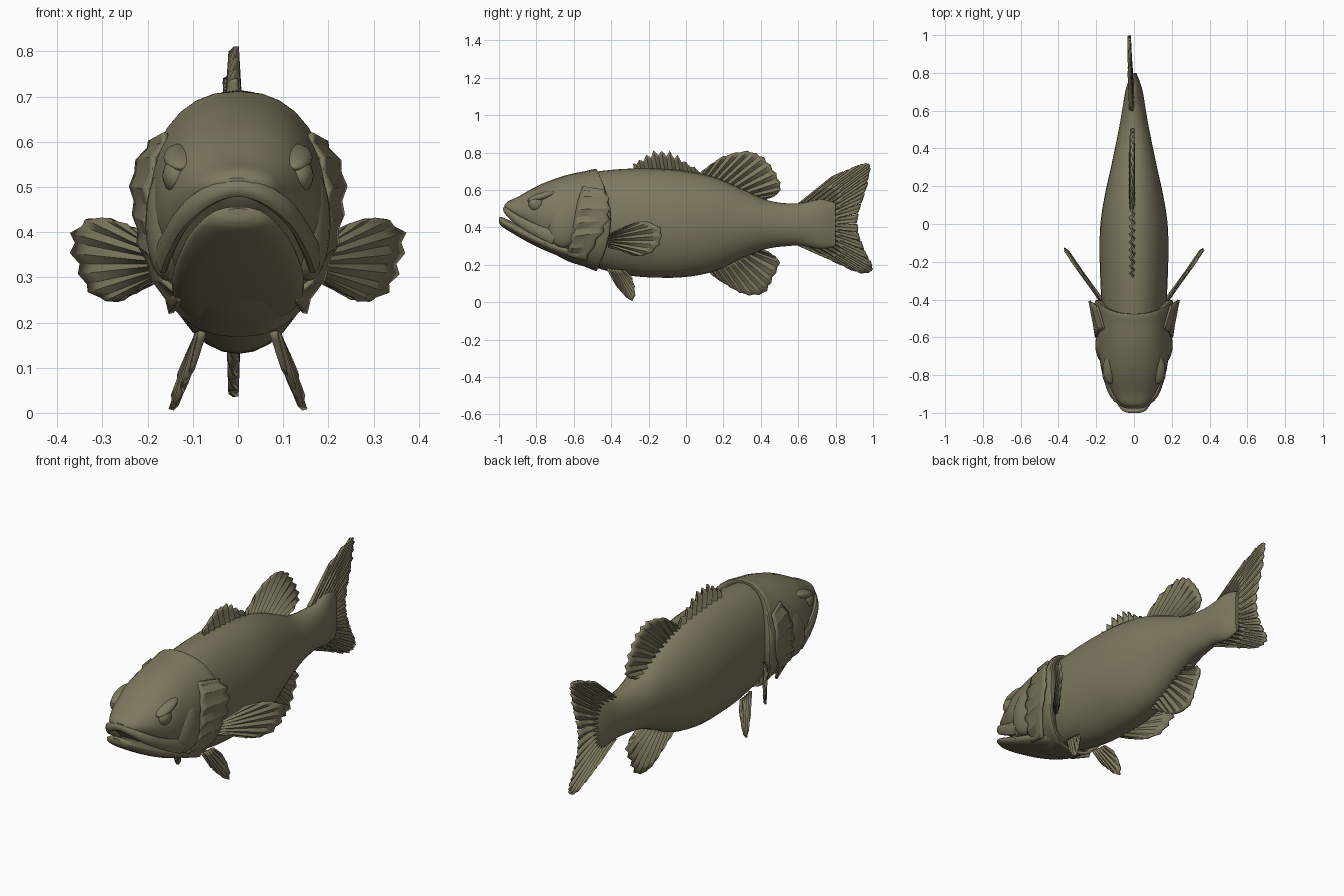
import bpy, bmesh, math, random
from mathutils import Vector

if "Cube" in bpy.data.objects:
    bpy.data.objects.remove(bpy.data.objects["Cube"])

random.seed(4)
olive = bpy.data.materials.new("olive_scales")
olive.diffuse_color = (0.205, 0.187, 0.112, 1)
olive.use_nodes = True
olive.node_tree.nodes["Principled BSDF"].inputs["Base Color"].default_value = olive.diffuse_color


def sample(pts, t):
    """Smooth point on a list of tuples, t from 0 to 1."""
    f = min(max(t, 0), 1) * (len(pts) - 1)
    i = min(int(f), len(pts) - 2)
    f -= i
    a, b, c, d = (pts[min(max(k, 0), len(pts) - 1)] for k in (i - 1, i, i + 1, i + 2))
    return [0.5 * (2 * q + (r - p) * f + (2 * p - 5 * q + 4 * r - s) * f * f
                   + (3 * q - p - 3 * r + s) * f ** 3) for p, q, r, s in zip(a, b, c, d)]


def finish(name, bm, angle=35, thick=0):
    bmesh.ops.remove_doubles(bm, verts=bm.verts, dist=1e-5)
    bmesh.ops.recalc_face_normals(bm, faces=bm.faces)
    me = bpy.data.meshes.new(name)
    bm.to_mesh(me)
    bm.free()
    me.materials.append(olive)
    ob = bpy.data.objects.new(name, me)
    bpy.context.collection.objects.link(ob)
    if thick:
        m = ob.modifiers.new("thickness", 'SOLIDIFY')
        m.thickness, m.offset = thick, 0
    bpy.ops.object.select_all(action='DESELECT')
    ob.select_set(True)
    bpy.context.view_layer.objects.active = ob
    bpy.ops.object.shade_smooth_by_angle(angle=math.radians(angle))
    return ob


def loft(name, stations, rows=40, sides=32, rake=0.0, power=1.0):
    """Oval rings through stations (y, top z, bottom z, half width)."""
    bm = bmesh.new()
    rings = []
    for j in range(rows + 1):
        t = j / rows
        y, zt, zb, w = sample(stations, t)
        ring = []
        for k in range(sides):
            a = 2 * math.pi * k / sides
            c, s = math.cos(a), math.sin(a)
            x = max(w, 0.004) * math.copysign(abs(c) ** power, c)
            ring.append(bm.verts.new((x, y - rake * s * s * t ** 3,
                                      (zt + zb) / 2 + (zt - zb) / 2 * s)))
        rings.append(ring)
    for r, q in zip(rings, rings[1:]):
        for k in range(sides):
            bm.faces.new((r[k], r[k - 1], q[k - 1], q[k]))
    bm.faces.new(rings[0])
    bm.faces.new(rings[-1])
    return finish(name, bm)


def fan(name, base, tip, rays, normal=(1, 0, 0), wave=0.01, jag=0.0, slit=0.0,
        rows=6, thick=0.008, sx=1):
    """Pleated membrane stretched between a base line and a tip line."""
    bm = bmesh.new()
    n = Vector(normal)
    cols = []
    for i in range(rays):
        k = 1 - jag * random.random() * 0.5
        cols += [((i + slit) / rays, 1, k), ((i + 0.5) / rays, -1, k)]
        if slit:
            cols.append(((i + 1 - slit) / rays, 1, k - jag * 0.3))
        else:
            cols[-1] = ((i + 0.5) / rays, -1, 1 - jag)
    if not slit:
        cols.append((1, 1, 1))
    grid = []
    for u, side, k in cols:
        b, e = Vector(sample(base, u)), Vector(sample(tip, u))
        col = []
        for r in range(rows + 1):
            v = r / rows
            p = b.lerp(e, v * k) + n * side * wave * (1 - 0.5 * v)
            col.append(bm.verts.new((p.x * sx, p.y, p.z)))
        grid.append(col)
    for c in range(len(grid) - 1):
        for r in range(rows):
            if slit and c % 3 == 2 and r >= rows // 2:
                continue
            bm.faces.new((grid[c][r], grid[c + 1][r], grid[c + 1][r + 1], grid[c][r + 1]))
    return finish(name, bm, 25, thick)


def flat(pts, x=-0.01):
    return [(x, y, z) for y, z in pts]


def blob(name, loc, scale, rot=(0, 0, 0)):
    bpy.ops.mesh.primitive_uv_sphere_add(segments=20, ring_count=12, location=loc, rotation=rot)
    ob = bpy.context.object
    ob.name = name
    ob.scale = scale
    ob.data.materials.append(olive)
    bpy.ops.object.shade_smooth()


# body, thinning into the tail root
loft("body", [(-0.70, .62, .27, .13), (-0.6, .675, .225, .155), (-0.45, .702, .175, .17),
              (-0.3, .714, .142, .178), (-0.15, .713, .131, .182), (0, .70, .135, .178),
              (0.15, .668, .165, .155), (0.3, .605, .235, .122), (0.42, .55, .282, .097),
              (0.52, .53, .298, .077), (0.62, .53, .302, .06), (0.72, .55, .285, .042),
              (0.80, .53, .30, .012)], rows=48)

# head, ending in a raked gill edge
loft("head", [(-0.97, .52, .50, .03), (-0.95, .54, .465, .075), (-0.9, .562, .42, .11),
              (-0.82, .605, .35, .15), (-0.74, .64, .29, .178), (-0.62, .678, .225, .194),
              (-0.5, .70, .19, .203), (-0.41, .71, .168, .207), (-0.405, .66, .22, .165)],
     rows=40, rake=0.1, power=0.85)

# lower jaw
loft("lower_jaw", [(-1.0, .452, .425, .03), (-0.985, .455, .405, .065), (-0.93, .43, .37, .10),
                   (-0.84, .39, .318, .128), (-0.72, .34, .262, .145), (-0.58, .30, .212, .14),
                   (-0.46, .26, .185, .10)], rows=24, power=0.8)

# upper lip: a tube arching over the mouth
lip = [(-.168, -.70, .345), (-.15, -.80, .385), (-.115, -.90, .44), (-.06, -.952, .482),
       (0, -.962, .497)]
lip += [(-x, y, z) for x, y, z in reversed(lip[:-1])]
bm = bmesh.new()
rings = []
for j in range(41):
    p = Vector(sample(lip, j / 40))
    d = (Vector(sample(lip, j / 40 + .01)) - Vector(sample(lip, j / 40 - .01))).normalized()
    up = (Vector((0, 0, 1)) - d * d.z).normalized()
    side = d.cross(up)
    h = 0.02 + 0.02 * abs(j / 20 - 1) ** 2
    rings.append([bm.verts.new(p + up * h * math.sin(a) + side * 0.016 * math.cos(a))
                  for a in [k * math.pi / 5 for k in range(10)]])
for r, q in zip(rings, rings[1:]):
    for k in range(10):
        bm.faces.new((r[k], r[k - 1], q[k - 1], q[k]))
bm.faces.new(rings[0])
bm.faces.new(rings[-1])
finish("upper_lip", bm)

# paired parts
for sx, tag in ((1, "left"), (-1, "right")):
    blob("eye_" + tag, (sx * .135, -.80, .525), (.032, .042, .04))
    blob("brow_" + tag, (sx * .125, -.77, .565), (.04, .08, .022), (.3, 0, 0))
    blob("cheek_" + tag, (sx * .155, -.64, .42), (.05, .095, .13), (-.25, 0, 0))
    fan("gill_cover_" + tag,
        [(.155, -.55, .62), (.19, -.58, .53), (.195, -.60, .42), (.175, -.62, .32), (.12, -.64, .25)],
        [(.192, -.43, .60), (.232, -.40, .53), (.228, -.405, .44), (.205, -.46, .34),
         (.145, -.53, .22)],
        6, wave=0.006, jag=0.12, thick=0.012, sx=sx)
    fan("pectoral_fin_" + tag,
        [(.165, -.41, .36), (.165, -.42, .33), (.165, -.41, .295)],
        [(.23, -.31, .41), (.31, -.22, .435), (.368, -.135, .40), (.36, -.13, .33),
         (.33, -.18, .265), (.27, -.26, .245), (.22, -.33, .275)],
        9, normal=(.8, -.5, 0), wave=0.007, jag=0.05, sx=sx)
    fan("pelvic_fin_" + tag,
        [(.08, -.42, .18), (.085, -.38, .175), (.085, -.33, .17)],
        [(.105, -.37, .09), (.128, -.33, .04), (.146, -.285, .004), (.135, -.272, .06),
         (.11, -.29, .13)],
        6, wave=0.006, jag=0.04, thick=0.012, sx=sx)

# spiny front dorsal fin
fan("spiny_dorsal_fin",
    flat([(-.27, .69), (-.15, .69), (-.03, .68), (.10, .66)]),
    flat([(-.28, .745), (-.22, .785), (-.15, .825), (-.07, .80), (.0, .755), (.09, .69)]),
    9, wave=0.014, jag=0.28, thick=0.01)

# soft rear dorsal fin
fan("soft_dorsal_fin",
    flat([(.06, .66), (.16, .64), (.27, .59), (.38, .54)]),
    flat([(.09, .70), (.20, .78), (.33, .81), (.42, .775), (.485, .69), (.51, .60), (.43, .55)]),
    12, wave=0.011, jag=0.05, thick=0.012)

# anal fin
fan("anal_fin",
    flat([(.10, .19), (.20, .21), (.29, .255), (.38, .29)]),
    flat([(.15, .14), (.23, .085), (.32, .038), (.42, .042), (.465, .12), (.503, .215), (.44, .265)]),
    11, wave=0.011, jag=0.05, thick=0.012)

# forked tail fin with slits between the rays
fan("tail_fin",
    flat([(.60, .525), (.68, .47), (.70, .415), (.68, .36), (.60, .305)], -.012),
    flat([(.78, .67), (.97, .748), (.985, .69), (.95, .56), (.92, .42), (.95, .30), (1.0, .18),
          (.93, .158), (.76, .235)], -.025),
    20, wave=0.009, jag=0.05, slit=0.07, rows=8, thick=0.01)
